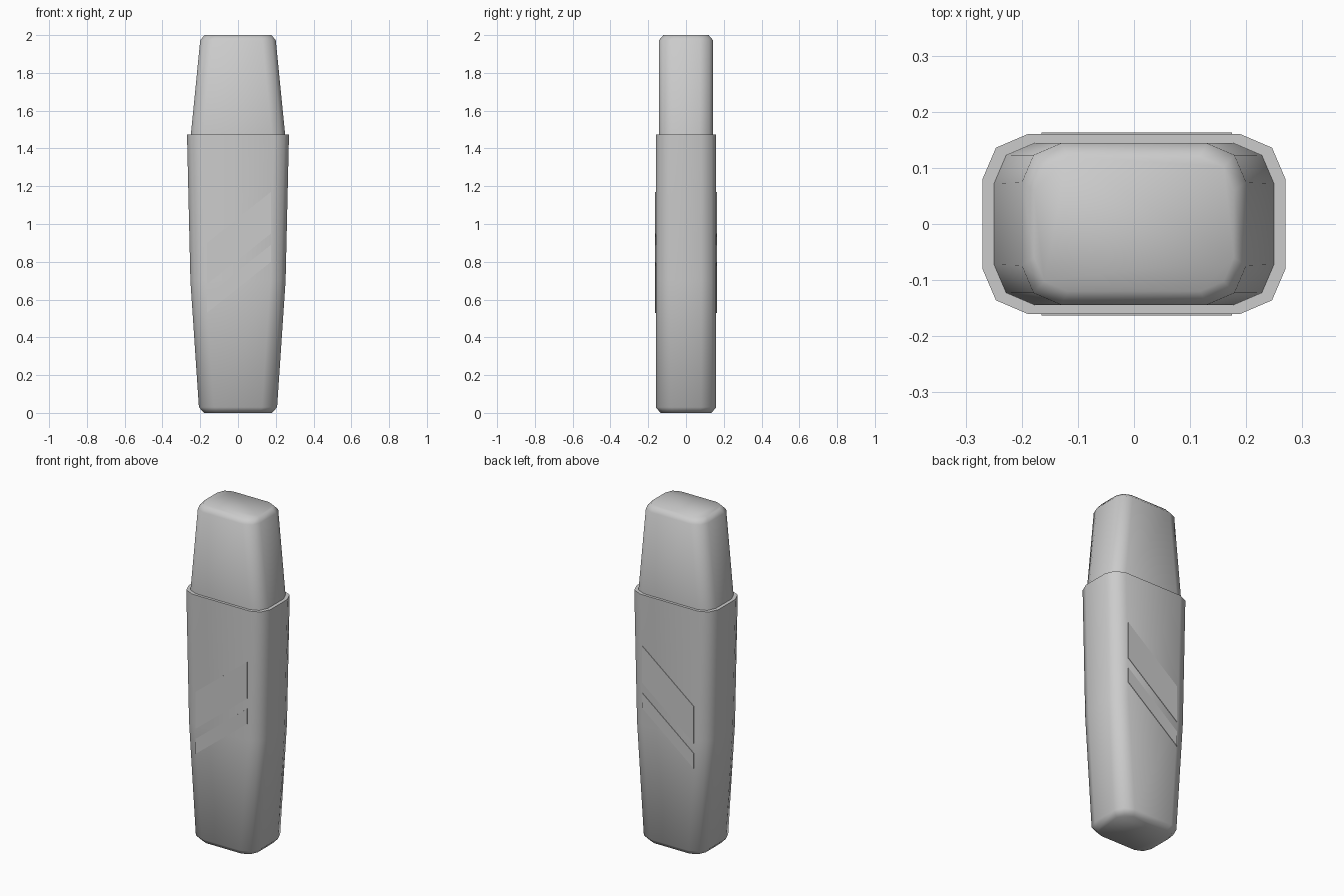
import bpy
import bmesh
import math

cube = bpy.data.objects.get("Cube")
if cube:
    bpy.data.objects.remove(cube, do_unlink=True)

grey = bpy.data.materials.new("plain grey")
grey.use_nodes = True
grey.diffuse_color = (0.6, 0.6, 0.6, 1)
grey.node_tree.nodes["Principled BSDF"].inputs["Base Color"].default_value = (0.6, 0.6, 0.6, 1)


def finish(name, bm, smooth):
    bmesh.ops.recalc_face_normals(bm, faces=bm.faces)
    mesh = bpy.data.meshes.new(name)
    bm.to_mesh(mesh)
    bm.free()
    mesh.materials.append(grey)
    obj = bpy.data.objects.new(name, mesh)
    bpy.context.collection.objects.link(obj)
    if smooth:
        bpy.ops.object.select_all(action='DESELECT')
        obj.select_set(True)
        bpy.context.view_layer.objects.active = obj
        bpy.ops.object.shade_smooth_by_angle(angle=math.radians(60))


def section(hx, hy, r):
    """Rectangle with two-segment rounded corners, counter-clockwise."""
    k = r * 0.3
    corner = [(hx, hy - r), (hx - k, hy - k), (hx - r, hy)]
    points = []
    for sx, sy in ((1, 1), (-1, 1), (-1, -1), (1, -1)):
        order = corner if sx * sy > 0 else corner[::-1]
        points += [(sx * x, sy * y) for x, y in order]
    return points


def loft(name, levels):
    """Skin a stack of (z, half width, half depth, corner) sections."""
    bm = bmesh.new()
    rings = [[bm.verts.new((x, y, z)) for x, y in section(hx, hy, r)]
             for z, hx, hy, r in levels]
    for low, high in zip(rings, rings[1:]):
        for i in range(len(low)):
            j = (i + 1) % len(low)
            bm.faces.new((low[i], low[j], high[j], high[i]))
    bm.faces.new(rings[0][::-1])
    bm.faces.new(rings[-1])
    finish(name, bm, True)


# Tapered bottle body with a flat rim, and the narrower cap standing in it
loft("bottle_body", [(0, 0.18, 0.135, 0.065), (0.03, 0.207, 0.16, 0.08),
                     (0.7, 0.252, 0.16, 0.08), (1.475, 0.27, 0.16, 0.08)])
loft("cap", [(1.46, 0.251, 0.144, 0.072), (1.972, 0.2, 0.144, 0.07),
             (2.0, 0.178, 0.12, 0.06)])


# Slanted stripe plates, repeated on the front and back
def stripe(name, side, bottom, height):
    x0, x1, rise = -0.165, 0.175, 0.27
    outline = [(x0, bottom), (x1, bottom + rise),
               (x1, bottom + rise + height), (x0, bottom + height)]
    bm = bmesh.new()
    face = bm.faces.new([bm.verts.new((x, side * 0.158, z)) for x, z in outline])
    out = bmesh.ops.extrude_face_region(bm, geom=[face])
    for v in out["geom"]:
        if isinstance(v, bmesh.types.BMVert):
            v.co.y = side * 0.163
    finish(name, bm, False)


for label, side in (("front", -1), ("back", 1)):
    stripe(label + "_narrow_stripe", side, 0.53, 0.09)
    stripe(label + "_wide_stripe", side, 0.68, 0.22)
